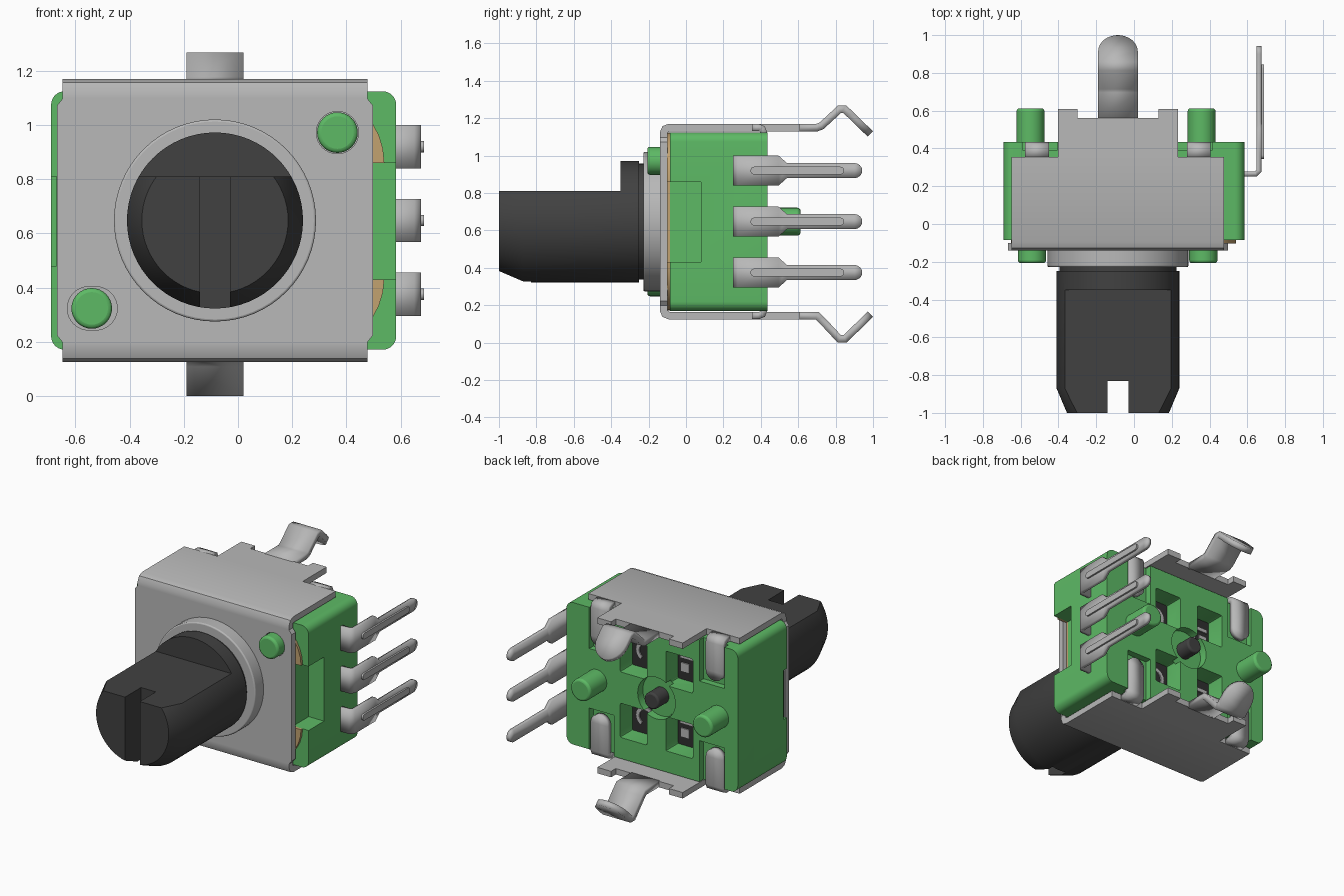
import bpy, bmesh, math

cube = bpy.data.objects.get("Cube")
if cube:
    bpy.data.objects.remove(cube, do_unlink=True)

CX, CZ = -0.085, 0.6475      # shaft axis
parts = []


def material(name, color):
    m = bpy.data.materials.new(name)
    m.use_nodes = True
    m.diffuse_color = (*color, 1)
    m.node_tree.nodes["Principled BSDF"].inputs["Base Color"].default_value = (*color, 1)
    return m


GREEN = material("green plastic", (0.11, 0.49, 0.13))
METAL = material("grey metal", (0.48, 0.48, 0.48))
DARK = material("dark plastic", (0.053, 0.053, 0.053))
BROWN = material("tan board", (0.54, 0.36, 0.16))
BLACK = material("black board", (0.028, 0.028, 0.028))


def finish(name, bm, mat):
    bmesh.ops.remove_doubles(bm, verts=bm.verts, dist=1e-5)
    bmesh.ops.recalc_face_normals(bm, faces=bm.faces)
    me = bpy.data.meshes.new(name)
    bm.to_mesh(me)
    bm.free()
    ob = bpy.data.objects.new(name, me)
    bpy.context.scene.collection.objects.link(ob)
    if mat:
        me.materials.append(mat)
        parts.append(ob)
    return ob


def place(axis, a, b, c):
    return {"x": (c, a, b), "y": (a, c, b), "z": (a, b, c)}[axis]


def prism(name, pts, axis, lo, hi, mat=None, bevel=0):
    """Extrude a 2D outline along an axis."""
    bm = bmesh.new()
    verts = [bm.verts.new(place(axis, a, b, lo)) for a, b in pts]
    bmesh.ops.remove_doubles(bm, verts=verts, dist=1e-5)
    face = bm.faces.new(list(bm.verts))
    new = bmesh.ops.extrude_face_region(bm, geom=[face])["geom"]
    top = [v for v in new if isinstance(v, bmesh.types.BMVert)]
    shift = place(axis, 0, 0, hi - lo)
    bmesh.ops.translate(bm, verts=top, vec=shift)
    ob = finish(name, bm, mat)
    if bevel:
        mod = ob.modifiers.new("bevel", "BEVEL")
        mod.width, mod.segments, mod.limit_method = bevel, 3, "ANGLE"
    return ob


def rounded(cx, cy, hx, hy, r, n=8):
    pts = []
    for q, (sx, sy) in enumerate([(1, 1), (-1, 1), (-1, -1), (1, -1)]):
        for i in range(n + 1):
            t = (q + i / n) * math.pi / 2
            pts.append((cx + sx * (hx - r) + r * math.cos(t), cy + sy * (hy - r) + r * math.sin(t)))
    return pts


def circle(cx, cy, r, n=8):
    return rounded(cx, cy, r, r, r, n)


def rect(x0, x1, y0, y1):
    return [(x0, y0), (x1, y0), (x1, y1), (x0, y1)]


def ribbon(name, path, place_fn, thick, mat):
    """Bent sheet: path points are (a, b, half width)."""
    bm = bmesh.new()
    rows = [[bm.verts.new(place_fn(a, b, s * w)) for s in (-1, 1)] for a, b, w in path]
    for p, q in zip(rows, rows[1:]):
        bm.faces.new((p[0], p[1], q[1], q[0]))
    ob = finish(name, bm, mat)
    mod = ob.modifiers.new("sheet", "SOLIDIFY")
    mod.thickness, mod.offset, mod.use_even_offset = thick, 0, True
    return ob


def cut(ob, cutter):
    mod = ob.modifiers.new("cut", "BOOLEAN")
    mod.object, mod.solver = cutter, "EXACT"
    bpy.context.view_layer.update()
    deps = bpy.context.evaluated_depsgraph_get()
    me = bpy.data.meshes.new_from_object(ob.evaluated_get(deps))
    ob.modifiers.clear()
    ob.data = me
    bpy.data.objects.remove(cutter, do_unlink=True)


def round_end(start, radius, steps=6):
    """Positions and half widths of a semicircular tip."""
    for i in range(steps + 1):
        t = i / steps * math.pi * 0.48
        yield start + radius * math.sin(t), math.cos(t)


# Shaft: turned shape with a flat and a screwdriver slot
bm = bmesh.new()
rings = []
for y, r in [(-1, 0.27), (-0.87, 0.325), (-0.25, 0.325), (-0.25, 0.31), (-0.15, 0.31)]:
    rings.append([bm.verts.new((x, y, z)) for x, z in circle(CX, CZ, r, 16)])
for p, q in zip(rings, rings[1:]):
    for i in range(len(p)):
        j = (i + 1) % len(p)
        bm.faces.new((p[i], p[j], q[j], q[i]))
bm.faces.new(rings[0])
bm.faces.new(rings[-1])
shaft = finish("shaft", bm, DARK)
cut(shaft, prism("flat_cut", rect(-1, 1, 0.81, 1.5), "y", -1.2, -0.35))
cut(shaft, prism("slot_cut", rect(CX - 0.055, CX + 0.055, 0, 1.5), "y", -1.2, -0.83))
prism("bushing", circle(CX, CZ, 0.373, 16), "y", -0.228, -0.11, METAL, 0.008)

# Housing with side recesses, tab slots and rear windows
body = prism("housing", rounded(-0.053, CZ, 0.637, 0.477, 0.05), "y", -0.085, 0.435, GREEN)
board = prism("front_board", rounded(-0.055, CZ, 0.595, 0.475, 0.26), "y", -0.102, -0.083, BROWN)
for ob in (body, board):
    cut(ob, prism("side_cut", rect(0.47, 0.9, 0.43, 0.86), "y", -0.3, 0.08))
cut(body, prism("left_cut", rect(-0.9, -0.67, 0.48, 0.81), "y", -0.3, -0.05))
cut(body, prism("hub_cut", circle(CX, CZ, 0.14), "y", 0.38, 0.6))
for sx in (-1, 1):
    for sz in (-1, 1):
        wx, wz = CX + sx * 0.17, CZ + sz * 0.22
        cut(body, prism("window_cut", rounded(wx, wz, 0.1, 0.115, 0.01, 2), "y", 0.3, 0.6))
        tx, tz = CX + sx * 0.41, CZ + sz * 0.4
        cut(body, prism("tab_cut", rect(tx - 0.095, tx + 0.09, tz - 0.2, tz + 0.2), "y", 0.392, 0.6))
        prism("inner_board", rect(wx - 0.1, wx + 0.1, wz - 0.115, wz + 0.115), "y", 0.295, 0.305, BLACK)
        # Contacts inside the windows
        if sx > 0:
            arc = [math.radians(a) for a in range(-60, 241, 20)]
            ring = [(wx + 0.07 * math.cos(a), wz + 0.07 * math.sin(a)) for a in arc]
            ring += [(wx + 0.045 * math.cos(a), wz + 0.045 * math.sin(a)) for a in reversed(arc)]
            prism("contact_ring", ring, "y", 0.305, 0.313, METAL)
        else:
            for k in (-0.045, 0.045):
                prism("contact_pad", rect(wx + k - 0.03, wx + k + 0.03, wz - 0.06, wz), "y", 0.305, 0.313, METAL)
            prism("contact_bar", rect(wx - 0.08, wx + 0.08, wz + 0.03, wz + 0.055), "y", 0.305, 0.313, METAL)
prism("rear_pivot", circle(CX, CZ, 0.055), "y", 0.37, 0.49, DARK, 0.012)

# Locating pegs
for x in (-0.548, 0.358):
    prism("rear_peg", circle(x, CZ, 0.074), "y", 0.4, 0.612, GREEN, 0.015)
for x, z in ((0.367, 0.972), (-0.54, 0.323)):
    prism("front_peg", circle(x, z, 0.075), "y", -0.207, -0.08, GREEN, 0.015)

# Folded metal cover: one U-shaped sheet, slightly wider at the front
half = [(0.355, 0.5025, 0.5625), (-0.09, 0.5025, 0.5625), (-0.111, 0.494, 0.5625),
        (-0.12, 0.473, 0.5625), (-0.12, 0.45, 0.5625), (-0.12, 0.425, 0.5825)]
path = [(y, CZ + h, w) for y, h, w in half] + [(y, CZ - h, w) for y, h, w in reversed(half)]
cover = ribbon("cover", path, lambda y, z, w: (CX + w, y, z), 0.04, METAL)
cut(cover, prism("peg_hole", rounded(-0.538, 0.323, 0.092, 0.08, 0.079), "y", -0.3, -0.103))
cut(cover, prism("peg_hole", circle(0.367, 0.972, 0.078), "y", -0.3, -0.103))

for s, side, drop in ((1, "top", 0), (-1, "bottom", 0.0275)):
    # Notched rear edge
    edge = [(0.3175, 0.354), (0.3175, 0.61), (0.215, 0.61), (0.215, 0.56)]
    outline = [(CX + x, y) for x, y in edge] + [(CX - x, y) for x, y in reversed(edge)]
    z0, z1 = sorted((CZ + s * 0.4825, CZ + s * 0.5225))
    prism(side + "_rear_edge", outline, "z", z0, z1, METAL)
    # Bent mounting leg with a rounded tip
    leg = [(0.55, 0.5025, 0.105), (0.7, 0.5025, 0.105), (0.725, 0.512 + drop / 2, 0.105),
           (0.82, 0.6 + drop, 0.105), (0.85, 0.6 + drop, 0.105)]
    leg += [(y, 0.6 + drop - (y - 0.85) * 0.97, 0.105 * k) for y, k in round_end(0.9, 0.086)]
    ribbon(side + "_mounting_leg", leg, lambda y, h, w: (CX + w, y, CZ + s * h), 0.04, METAL)
    # Tabs folded over the back
    fold = [(0.35, 0.5025, 0.063), (0.39, 0.5025, 0.063), (0.408, 0.495, 0.063), (0.415, 0.477, 0.063)]
    fold += [(0.415, -h, 0.063 * k) for h, k in round_end(-0.29, 0.06)]
    for sx in (-1, 1):
        ribbon(side + "_folded_tab", fold,
               lambda y, h, w: (CX + sx * 0.428 + w, y, CZ + s * h), 0.036, METAL)

# Terminals with a raised rib
for z in (0.375, CZ, 0.92):
    pin = [(0.265, 0.5, 0.08), (0.265, 0.645, 0.08), (0.282, 0.6625, 0.08),
           (0.495, 0.6625, 0.08), (0.54, 0.6625, 0.04)]
    pin += [(y, 0.6625, 0.04 * k) for y, k in round_end(0.9, 0.042)]
    ribbon("terminal", pin, lambda y, x, w: (x, y, z + w), 0.026, METAL)
    prism("terminal_rib", rounded(0.595, z, 0.25, 0.021, 0.02, 4), "x", 0.67, 0.687, METAL)

# Smooth shading with sharp edges kept
bpy.ops.object.select_all(action="DESELECT")
for ob in parts:
    ob.select_set(True)
bpy.context.view_layer.objects.active = parts[0]
bpy.ops.object.shade_smooth_by_angle(angle=math.radians(30))
